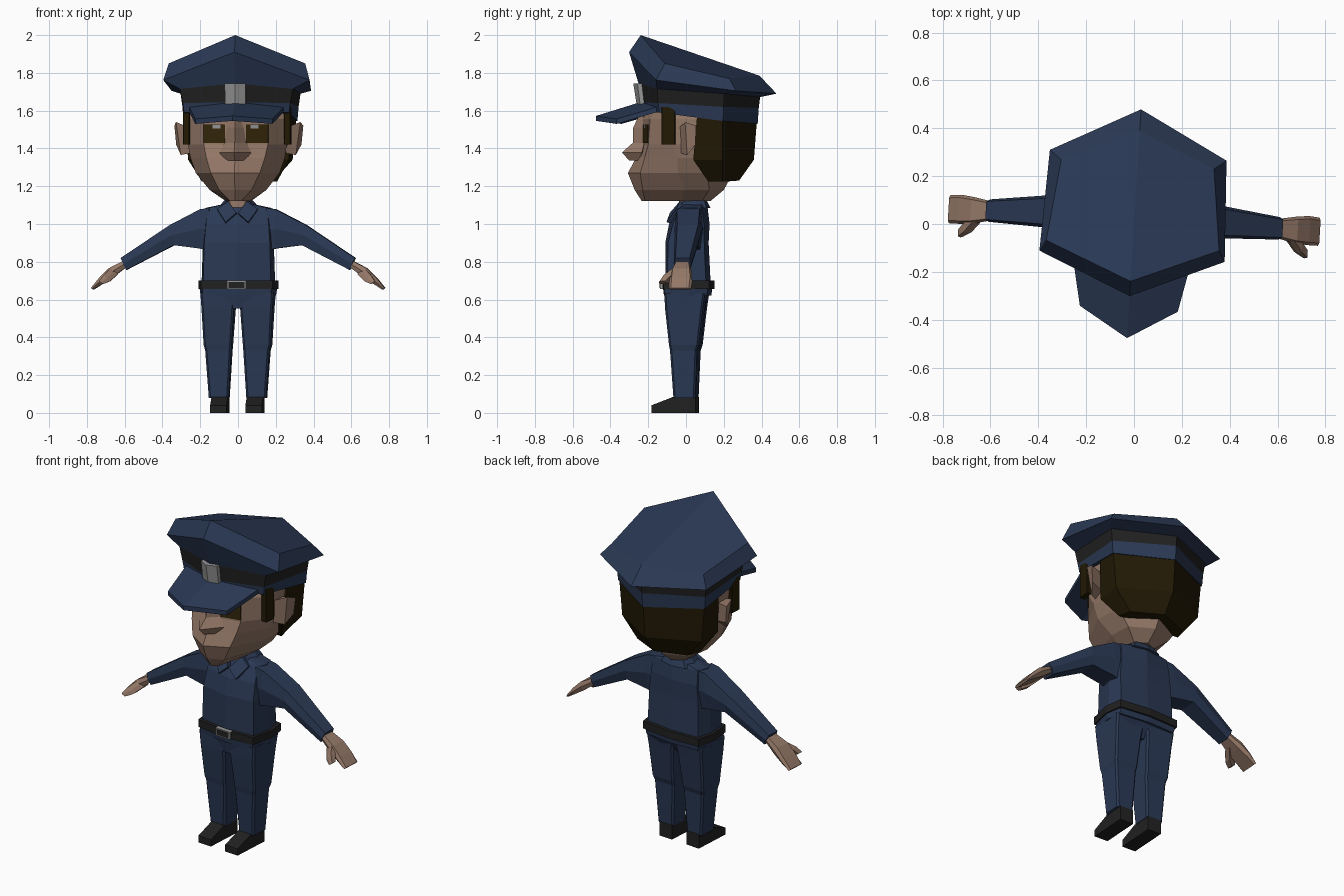
import bpy, bmesh
from math import radians
from mathutils import Matrix, Vector

TURN = Matrix.Rotation(radians(-3.5), 3, 'Z')   # whole figure is turned slightly


def material(name, r, g, b):
    m = bpy.data.materials.new(name)
    m.diffuse_color = (r, g, b, 1)
    return m


NAVY = material("navy cloth", .023, .040, .088)
SKIN = material("skin", .30, .19, .138)
HAIR = material("dark brown hair", .016, .010, .0015)
BLACK = material("black leather", .015, .015, .015)
METAL = material("grey metal", .30, .30, .30)
EYE = material("brown eye", .032, .019, .003)


def loft(name, mat, rings, ridge=False):
    """Join equal-sized rings of points into one closed part; ridge splits the caps front to back."""
    bm = bmesh.new()
    rows = [[bm.verts.new(TURN @ Vector(p)) for p in ring] for ring in rings]
    n = len(rows[0])
    for a, b in zip(rows, rows[1:]):
        for i in range(n):
            j = (i + 1) % n
            bm.faces.new((a[i], a[j], b[j], b[i]))
    for cap in (rows[0], rows[-1]):
        if ridge:
            bm.faces.new(cap[:n // 2 + 1])
            bm.faces.new(cap[n // 2:] + cap[:1])
        else:
            bm.faces.new(cap)
    bmesh.ops.recalc_face_normals(bm, faces=bm.faces)
    me = bpy.data.meshes.new(name)
    bm.to_mesh(me)
    bm.free()
    me.materials.append(mat)
    ob = bpy.data.objects.new(name, me)
    bpy.context.collection.objects.link(ob)
    return ob


def sym(half, z=None):
    """Full ring from the points of its +x half, front centre to back centre."""
    pts = [p if z is None else (*p, z) for p in half]
    return pts + [(-x, y, h) for x, y, h in reversed(pts) if x > 0]


def both(name, mat, rings):
    """Left and right copies of an off-centre part."""
    for side, s in (("left", 1), ("right", -1)):
        loft(f"{side}_{name}", mat, [[(s * x, y, z) for x, y, z in r] for r in rings])


def chamfered(x0, x1, y0, y1, z, c=.01):
    return [(x0 + c, y0, z), (x1 - c, y0, z), (x1, y0 + c, z), (x1, y1 - c, z),
            (x1 - c, y1, z), (x0 + c, y1, z), (x0, y1 - c, z), (x0, y0 + c, z)]


# Head: half rings run front centre, cheek, side, back side, back centre
loft("head", SKIN, [
    sym([(0, -.2), (.14, -.14), (.25, -.08), (.25, .08), (0, .2)], 1.64),
    sym([(0, -.235), (.17, -.18), (.266, -.07), (.27, .08), (0, .25)], 1.555),
    sym([(0, -.235), (.17, -.19), (.262, -.06), (.264, .08), (0, .25)], 1.42),
    sym([(0, -.265), (.155, -.21), (.25, -.03), (.24, .1), (0, .25)], 1.35),
    sym([(0, -.308), (.13, -.235), (.222, -.03), (.2, .13), (0, .25)], 1.27),
    sym([(0, -.272), (.085, -.225), (.15, 0), (.135, .13), (0, .2)], 1.18),
    sym([(0, -.235), (.03, -.215), (.065, -.02), (.065, .09), (0, .13)], 1.122)])
loft("nose", SKIN, [
    sym([(0, -.238), (.02, -.225), (0, -.2)], 1.6),
    sym([(0, -.28), (.045, -.222), (0, -.2)], 1.51),
    sym([(0, -.282), (.058, -.218), (0, -.2)], 1.43),
    sym([(0, -.34), (.085, -.23), (0, -.2)], 1.378),
    sym([(0, -.3), (.05, -.245), (0, -.2)], 1.335)])
both("ear", SKIN, [
    [(.255, -.02, 1.51), (.255, .05, 1.51), (.255, .05, 1.4), (.255, -.01, 1.375)],
    [(.33, .015, 1.54), (.342, .075, 1.52), (.332, .07, 1.42), (.305, .025, 1.365)]])


# Eyes: thin plates lying on the angled face
def face_plate(x0, x1, z0, z1, lift):
    return [[(x, -.235 + .265 * x - d, z) for x, z in ((x0, z0), (x1, z0), (x1, z1), (x0, z1))]
            for d in (lift, lift - .005)]


both("eye", EYE, face_plate(.055, .172, 1.43, 1.528, .004))
both("eye_glint", METAL, face_plate(.08, .122, 1.505, 1.528, .007))

# Hair shell on the back of the head, and sideburns
loft("hair", HAIR, [
    sym([(0, .075), (.286, .075), (.297, .212), (0, .377)], 1.56),
    sym([(0, .055), (.266, .055), (.277, .21), (0, .36)], 1.34),
    sym([(0, .13, 1.225), (.2, .13, 1.225), (.175, .205, 1.225), (0, .282, 1.23)])])
both("sideburn", HAIR, [chamfered(.25, .286, -.112, -.04, z, .003) for z in (1.42, 1.62)])

# Cap, stacked from the lower cloth edge to the crown
cap_low = sym([(0, -.236, 1.6), (.278, -.125, 1.59), (.302, .215, 1.545), (0, .38, 1.53)])
band_low = sym([(0, -.24, 1.645), (.285, -.13, 1.64), (.308, .218, 1.62), (0, .386, 1.615)])
band_top = sym([(0, -.252, 1.745), (.3, -.135, 1.715), (.318, .222, 1.69), (0, .393, 1.672)])
loft("cap_lower_edge", NAVY, [cap_low, band_low])
loft("cap_band", BLACK, [band_low, band_top])
loft("cap_crown", NAVY, [
    band_top,
    sym([(0, -.302, 1.91), (.388, -.135, 1.762), (.37, .288, 1.705), (0, .48, 1.69)]),
    sym([(0, -.24, 2.0), (.362, -.09, 1.85), (.32, .25, 1.77), (0, .39, 1.785)])], ridge=True)
visor = [(0, -.478, 1.572), (.205, -.355, 1.556), (.25, -.14, 1.618), (0, -.21, 1.655)]
loft("cap_visor", NAVY, [sym(visor), sym([(x, y, z - .026) for x, y, z in visor])], ridge=True)
loft("cap_badge", METAL, [
    sym([(0, -.262), (.055, -.24), (.055, -.2), (0, -.2)], 1.635),
    sym([(0, -.28), (.055, -.255), (.055, -.21), (0, -.21)], 1.745)])

# Neck and collar
loft("neck", SKIN, [chamfered(-.05, .05, -.035, .08, z) for z in (1.0, 1.16)])
loft("collar", NAVY, [
    sym([(0, -.07, 1.03), (.09, -.03, 1.075), (.112, .05, 1.085), (.085, .115, 1.085), (0, .13, 1.085)]),
    sym([(0, -.025, 1.075), (.06, -.01, 1.12), (.075, .05, 1.125), (.06, .1, 1.125), (0, .11, 1.125)])])
flap = [(.004, -.085, 1.06), (.06, -.1, 1.01), (.108, -.045, 1.08), (.05, -.03, 1.12)]
both("collar_flap", NAVY, [flap, [(x, y + .035, z - .01) for x, y, z in flap]])

# Shirt body
loft("shirt", NAVY, [
    sym([(0, -.108), (.18, -.088), (.196, .03), (.175, .118), (0, .132)], .66),
    sym([(0, -.11), (.174, -.085), (.188, .03), (.17, .107), (0, .12)], .9),
    sym([(0, -.09), (.166, -.06), (.184, .03), (.16, .105), (0, .125)], 1.0),
    sym([(0, -.04), (.155, -.02), (.175, .03), (.155, .09), (0, .115)], 1.085),
    sym([(0, -.01), (.07, 0), (.08, .03), (.07, .09), (0, .1)], 1.105)])


# Sleeves and hands: six-sided rings along the arm
def arm_ring(xt, zt, xb, zb, y0, y1):
    xm, zm, w = (xt + xb) / 2, (zt + zb) / 2, (y1 - y0) * .1
    return [(xt, y0 + w, zt), (xt, y1 - w, zt), (xm, y1, zm),
            (xb, y1 - w, zb), (xb, y0 + w, zb), (xm, y0, zm)]


both("sleeve", NAVY, [
    arm_ring(.15, 1.085, .16, .86, -.05, .1),
    arm_ring(.2, 1.078, .2, .87, -.05, .1),
    arm_ring(.36, .995, .34, .888, -.038, .1),
    arm_ring(.622, .82, .592, .757, -.028, .066)])
both("hand", SKIN, [
    arm_ring(.595, .812, .585, .778, -.02, .056),
    arm_ring(.685, .765, .665, .718, -.04, .072),
    arm_ring(.735, .715, .72, .683, -.044, .078),
    arm_ring(.778, .662, .768, .652, -.044, .074)])
both("thumb", SKIN, [
    arm_ring(.67, .77, .635, .735, -.03, .02),
    arm_ring(.708, .73, .675, .697, -.08, -.03),
    arm_ring(.732, .697, .71, .682, -.1, -.062)])

# Belt with a framed buckle
belt = [(0, -.128), (.19, -.108), (.212, .03), (.192, .134), (0, .15)]
loft("belt", BLACK, [sym(belt, .655), sym(belt, .7)])
for name, mat, w, z0, z1, y in (("buckle", METAL, .05, .655, .7, -.134),
                                ("buckle_inset", BLACK, .042, .662, .693, -.137)):
    loft(name, mat, [[(-w, y, z), (w, y, z), (w, -.11, z), (-w, -.11, z)] for z in (z0, z1)])

# Shirt hem below the belt, then trousers
hem = [(0, -.122), (.184, -.104), (.206, .03), (.184, .126), (0, .14)]
loft("shirt_hem", NAVY, [sym([(x * .97, y * .96) for x, y in hem], .622), sym(hem, .66)])
loft("trouser_hips", NAVY, [
    sym([(0, -.1), (.17, -.085), (.18, .03), (.16, .09), (0, .07)], .552),
    sym([(0, -.112), (.18, -.098), (.196, .03), (.172, .115), (0, .125)], .63)])
both("trouser_leg", NAVY, [
    chamfered(.006, .194, -.104, .112, .635),
    chamfered(.017, .188, -.1, .1, .55),
    chamfered(.03, .178, -.08, .078, .36),
    chamfered(.032, .17, -.075, .068, .33),
    chamfered(.047, .152, -.058, .058, .08)])

# Shoes: side profile swept across the foot
profile = [(-.175, 0), (.06, 0), (.06, .085), (-.06, .085), (-.085, .075), (-.175, .04)]
both("shoe", BLACK, [[(x, y, z) for y, z in profile] for x in (.05, .137)])
